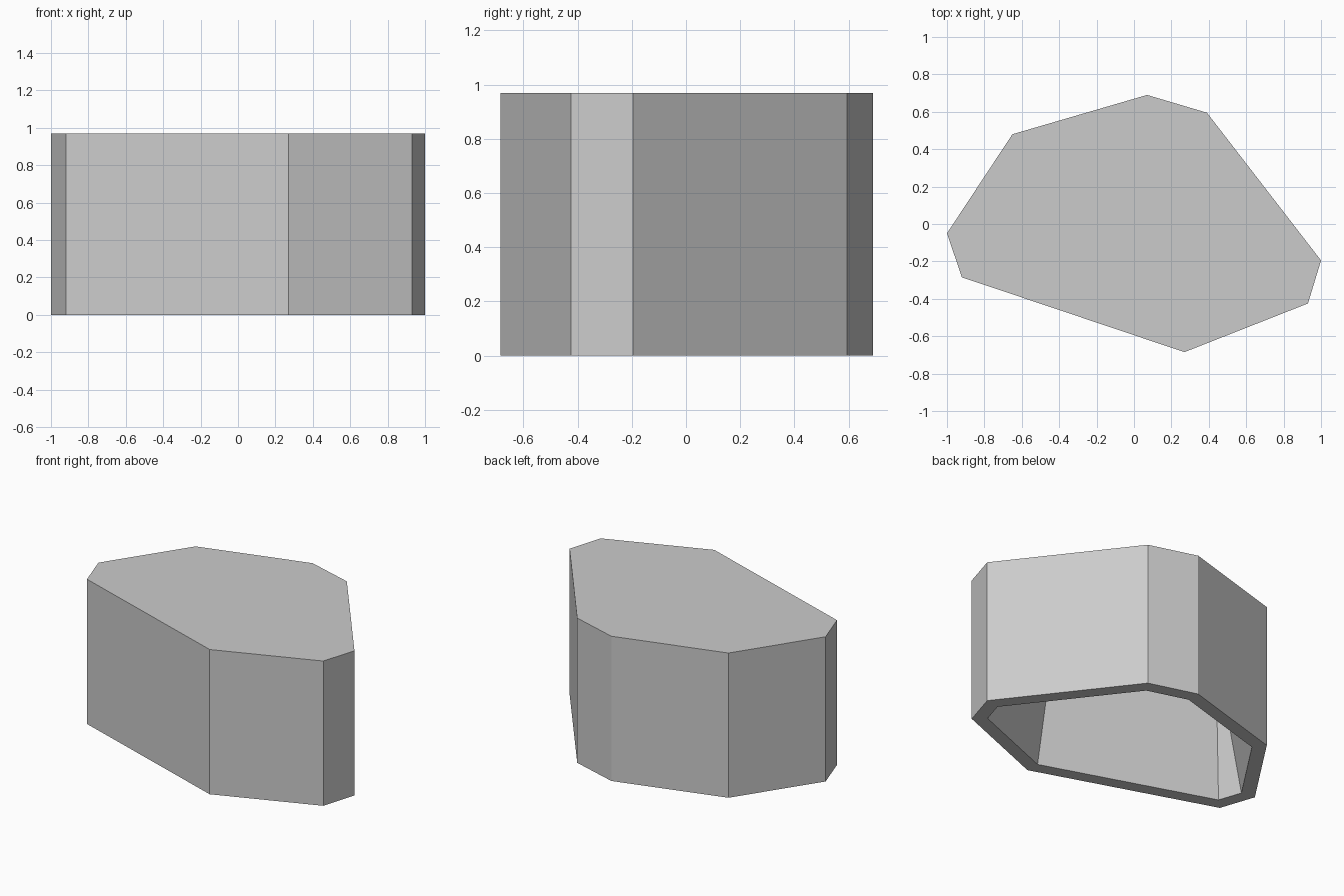
import bpy
import bmesh
import math
from mathutils import Vector

cube = bpy.data.objects.get("Cube")
if cube:
    bpy.data.objects.remove(cube, do_unlink=True)

HEIGHT = 0.97
CEILING = 0.86
RIM = 0.087
DRAFT = math.radians(10)

# Outer outline, counter-clockwise from above
outline = [Vector(p) for p in (
    (-1, -0.05), (-0.92, -0.285), (0.27, -0.685), (0.93, -0.425),
    (1, -0.195), (0.39, 0.595), (0.07, 0.69), (-0.65, 0.48))]


def inset(points, dist):
    """Move every side of a convex outline inwards by dist."""
    result = []
    for i, p in enumerate(points):
        a = (p - points[i - 1]).normalized()
        b = (points[(i + 1) % len(points)] - p).normalized()
        na, nb = Vector((-a.y, a.x)), Vector((-b.y, b.x))
        result.append(p + (na + nb) * dist / (1 + na.dot(nb)))
    return result


grey = bpy.data.materials.new("plain grey")
grey.use_nodes = True
colour = (0.6, 0.6, 0.6, 1)
grey.diffuse_color = colour
bsdf = next(n for n in grey.node_tree.nodes if n.type == "BSDF_PRINCIPLED")
bsdf.inputs["Base Color"].default_value = colour

# Shell: outer top, outer bottom, inner rim, tapered inner ceiling
bm = bmesh.new()


def ring(points, z):
    return [bm.verts.new((p.x, p.y, z)) for p in points]


rings = [
    ring(outline, HEIGHT),
    ring(outline, 0),
    ring(inset(outline, RIM), 0),
    ring(inset(outline, RIM + CEILING * math.tan(DRAFT)), CEILING),
]
bm.faces.new(rings[0])
bm.faces.new(rings[-1])
count = len(outline)
for upper, lower in zip(rings, rings[1:]):
    for i in range(count):
        j = (i + 1) % count
        bm.faces.new((upper[i], lower[i], lower[j], upper[j]))
bmesh.ops.recalc_face_normals(bm, faces=bm.faces[:])

mesh = bpy.data.meshes.new("hollow_block")
bm.to_mesh(mesh)
bm.free()
mesh.materials.append(grey)
block = bpy.data.objects.new("hollow_block", mesh)
bpy.context.collection.objects.link(block)
